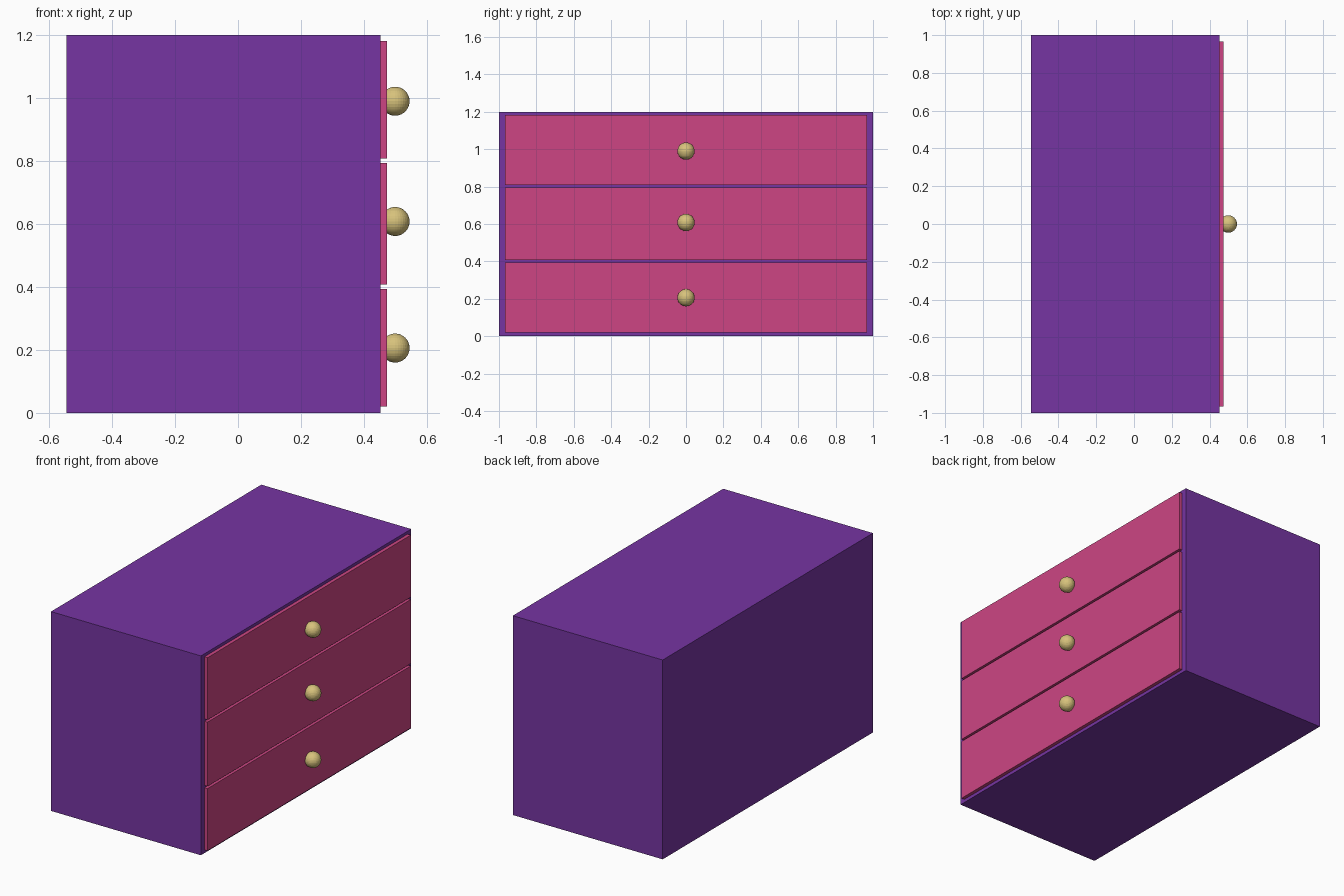
import bpy

if "Cube" in bpy.data.objects:
    bpy.data.objects.remove(bpy.data.objects["Cube"])


def material(name, color):
    mat = bpy.data.materials.new(name)
    mat.diffuse_color = (*color, 1)
    mat.use_nodes = True
    mat.node_tree.nodes["Principled BSDF"].inputs["Base Color"].default_value = mat.diffuse_color
    return mat


def box(name, lo, hi, mat):
    center = [(a + b) / 2 for a, b in zip(lo, hi)]
    bpy.ops.mesh.primitive_cube_add(size=1, location=center)
    ob = bpy.context.object
    ob.name = name
    ob.scale = [b - a for a, b in zip(lo, hi)]
    bpy.ops.object.transform_apply(location=False, rotation=False, scale=True)
    ob.data.materials.append(mat)
    return ob


purple = material("purple_paint", (0.18, 0.035, 0.36))
pink = material("pink_paint", (0.61, 0.06, 0.23))
brass = material("brass", (0.68, 0.54, 0.20))

# Cabinet body
box("cabinet_body", (-0.545, -1, 0), (0.453, 1, 1.2), purple)

# Drawer fronts with round knobs, facing +x
drawers = [("bottom", 0.02, 0.394, 0.206),
           ("middle", 0.408, 0.794, 0.608),
           ("top", 0.808, 1.182, 0.99)]
for name, z0, z1, knob_z in drawers:
    box(name + "_drawer", (0.44, -0.967, z0), (0.474, 0.967, z1), pink)
    bpy.ops.mesh.primitive_uv_sphere_add(segments=32, ring_count=16, radius=0.046,
                                         location=(0.499, 0, knob_z))
    knob = bpy.context.object
    knob.name = name + "_knob"
    knob.data.materials.append(brass)
